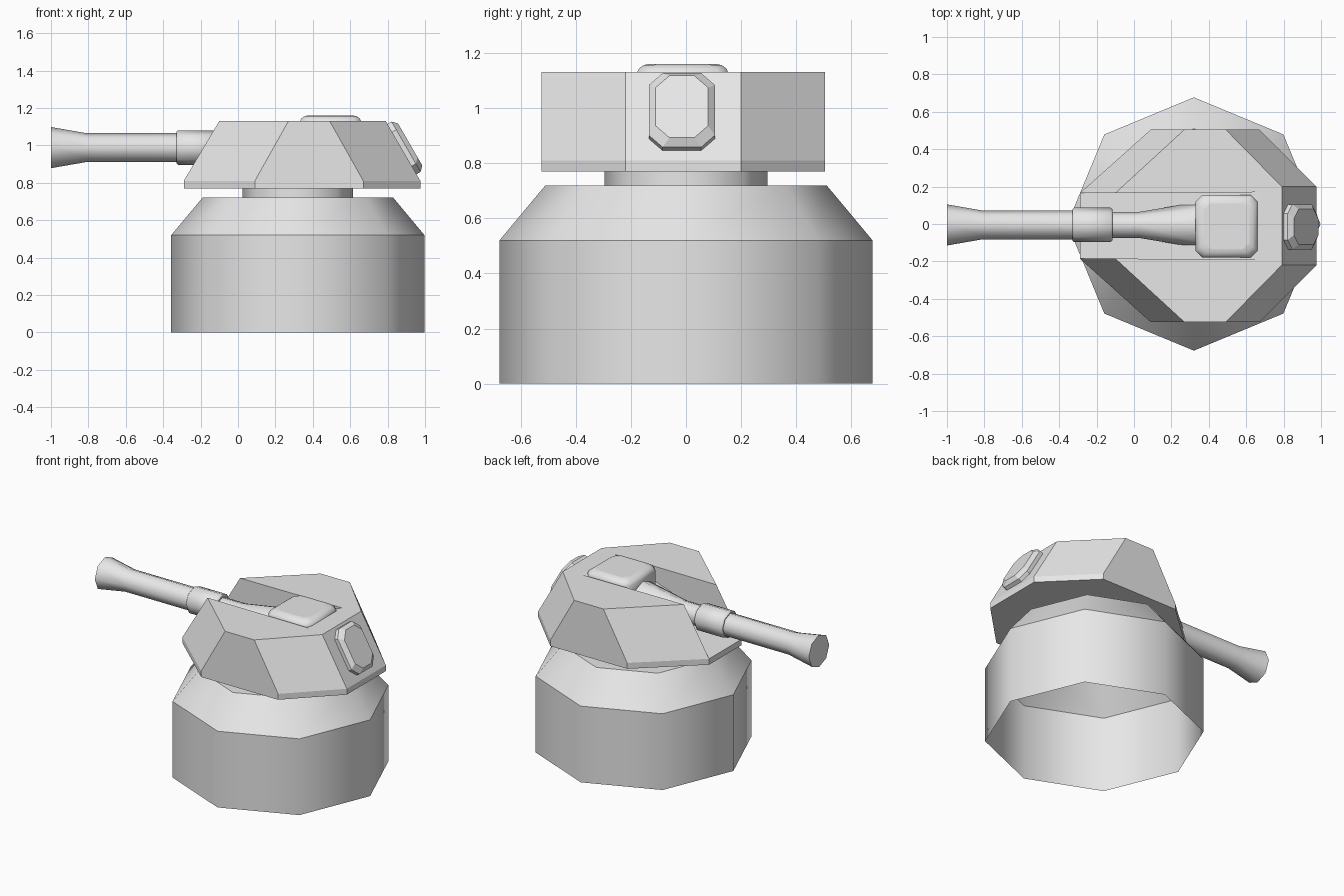
import bpy, bmesh, math
from mathutils import Matrix, Vector

if "Cube" in bpy.data.objects:
    bpy.data.objects.remove(bpy.data.objects["Cube"])

grey = bpy.data.materials.new("light_grey")
grey.use_nodes = True
colour = (0.8, 0.8, 0.8, 1)
grey.diffuse_color = colour
grey.node_tree.nodes["Principled BSDF"].inputs["Base Color"].default_value = colour


def finish(name, bm, smooth=False):
    bmesh.ops.recalc_face_normals(bm, faces=bm.faces)
    for face in bm.faces:
        face.smooth = smooth
    mesh = bpy.data.meshes.new(name)
    bm.to_mesh(mesh)
    bm.free()
    mesh.materials.append(grey)
    obj = bpy.data.objects.new(name, mesh)
    bpy.context.collection.objects.link(obj)
    return obj


def loft(name, rings, matrix=None, smooth=False, sharp=(), caps=(True, True)):
    """Skin a stack of rings; rings listed in sharp keep hard edges."""
    bm = bmesh.new()
    loops = [[bm.verts.new(p) for p in ring] for ring in rings]
    count = len(loops[0])
    for low, high in zip(loops, loops[1:]):
        for i in range(count):
            j = (i + 1) % count
            bm.faces.new((low[i], low[j], high[j], high[i]))
    for loop, cap in ((loops[0], caps[0]), (loops[-1], caps[1])):
        if cap:
            bm.faces.new(loop)
    for k in sharp:
        for i in range(count):
            bm.edges.get((loops[k][i], loops[k][(i + 1) % count])).smooth = False
    if matrix:
        bm.transform(matrix)
    return finish(name, bm, smooth)


def circle(r, z, n=8):
    return [(r * math.cos(math.tau * i / n), r * math.sin(math.tau * i / n), z) for i in range(n)]


def cut_rect(hx, hy, cut, z):
    """Rectangle with its four corners cut off."""
    return [(hx, hy - cut, z), (hx - cut, hy, z), (cut - hx, hy, z), (-hx, hy - cut, z),
            (-hx, cut - hy, z), (cut - hx, -hy, z), (hx - cut, -hy, z), (hx, cut - hy, z)]


# Eight-sided base shell, open underneath, and the neck above it
base_place = Matrix.Translation((0.32, 0, 0))
loft("base", [circle(0.677, 0), circle(0.677, 0.52), circle(0.51, 0.72)],
     base_place, True, (0, 1, 2), (False, True))
loft("neck", [circle(0.295, 0.70), circle(0.295, 0.78)], base_place, True, (0, 1))

# Turret body: tapered along x, with a sloping channel for the barrel
low_half = [(-0.29, 0.175), (0.09, 0.515), (0.67, 0.515), (0.975, 0.21)]
top_half = [(-0.10, 0.175), (0.27, 0.515), (0.49, 0.515), (0.79, 0.21)]
OFF = -0.01


def outline(half, z):
    near = [(x, OFF - y, z) for x, y in half]
    far = [(x, OFF + y, z) for x, y in reversed(half)]
    return near + far


bm = bmesh.new()
bottom, lip, roof = [[bm.verts.new(p) for p in outline(h, z)]
                     for h, z in ((low_half, 0.77), (low_half, 0.81), (top_half, 1.13))]
near_end = bm.verts.new((0.67, OFF - 0.18, 1.13))
far_end = bm.verts.new((0.67, OFF + 0.18, 1.13))
bm.faces.new(bottom)
for i in range(8):
    j = (i + 1) % 8
    bm.faces.new((bottom[i], bottom[j], lip[j], lip[i]))
    if i < 7:
        bm.faces.new((lip[i], lip[j], roof[j], roof[i]))
bm.faces.new(roof + [far_end, near_end])
bm.faces.new((lip[7], lip[0], near_end, far_end))
bm.faces.new((lip[0], roof[0], near_end))
bm.faces.new((lip[7], far_end, roof[7]))
finish("turret_body", bm)

# Barrel with flared muzzle, and the collar around it
barrel_place = Matrix.Translation((0, -0.005, 0.988)) @ Matrix.Rotation(math.pi / 2, 4, "Y")
barrel = [(-1.0, 0.11), (-0.81, 0.077), (-0.3, 0.077), (-0.12, 0.07), (0.03, 0.07),
          (0.33, 0.12), (0.45, 0.12)]
loft("barrel", [circle(r, x) for x, r in barrel], barrel_place, True, (0, len(barrel) - 1))
collar = [(-0.33, 0.07), (-0.33, 0.083), (-0.32, 0.092), (-0.125, 0.092), (-0.115, 0.083), (-0.115, 0.065)]
loft("barrel_collar", [circle(r, x) for x, r in collar], barrel_place, True, (1, 4))

# Rounded cover above the breech
cover = [(0, 0.98), (0, 1.125), (0.008, 1.143), (0.025, 1.156), (0.045, 1.16)]
loft("breech_cover", [cut_rect(0.165 - d, 0.167 - d, 0.035, z) for d, z in cover],
     Matrix.Translation((0.495, -0.012, 0)), True, (4,))

# Bevelled hatch on the sloping end face
hatch_place = Matrix.Translation((0.877, -0.015, 0.98)) @ Matrix.Rotation(math.radians(60), 4, "Y")
loft("end_hatch", [cut_rect(0.155 - d, 0.12 - d, 0.05, z)
                   for d, z in ((0, -0.02), (0, 0.025), (0.025, 0.05))], hatch_place)
